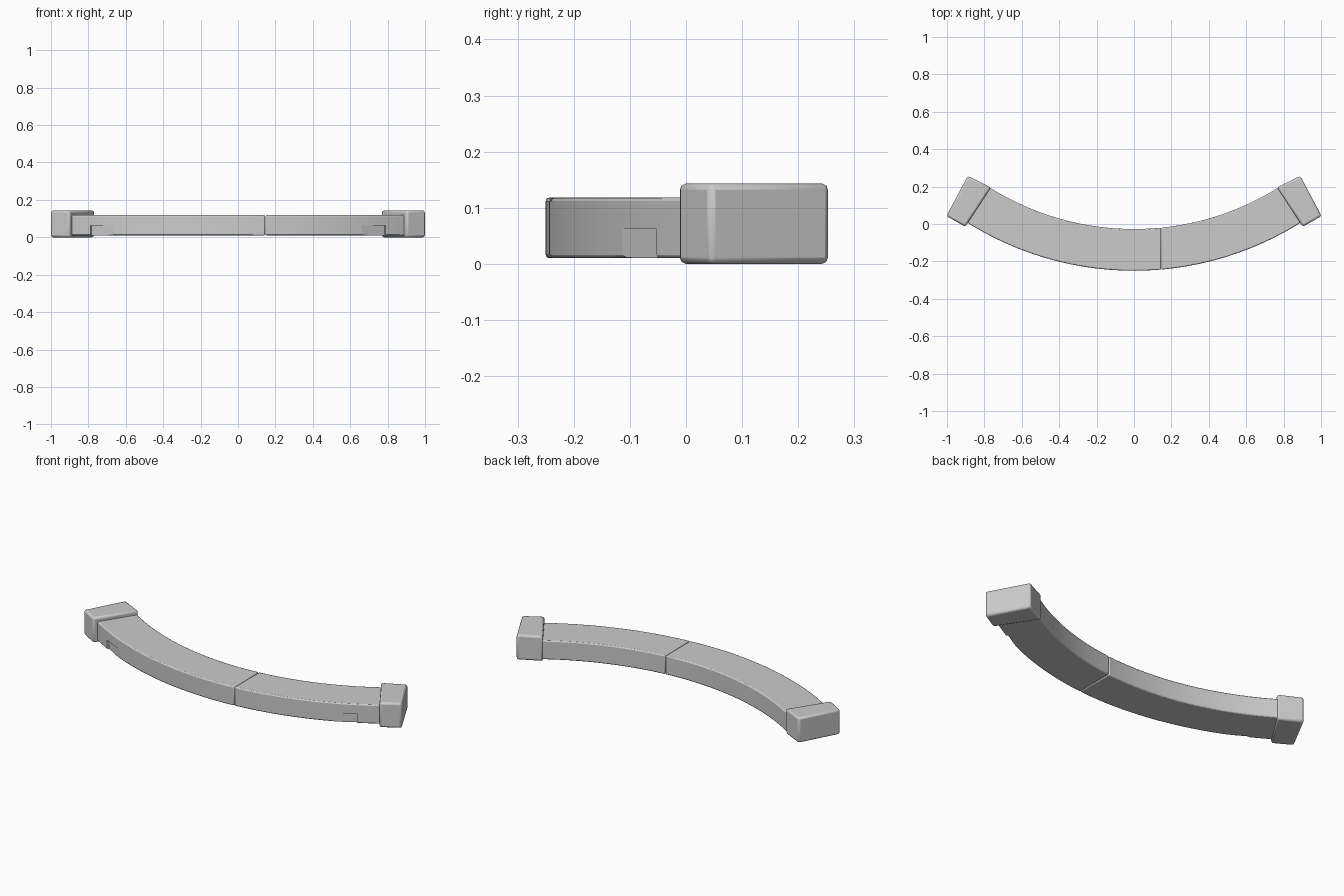
import bpy, bmesh
from math import sin, cos, asin, radians

if "Cube" in bpy.data.objects:
    bpy.data.objects.remove(bpy.data.objects["Cube"])

CY, R_IN, R_OUT = 1.425, 1.452, 1.675   # shared centre (y) and radii of the curved bar
END = radians(33.3)
SEAM_X = 0.146


def polar(a, r):
    return (r * sin(a), CY - r * cos(a))


def prism(name, pts, z0, z1, bevel=0.0):
    """Extrude a plan outline from z0 to z1, with optional rounded edges."""
    bm = bmesh.new()
    face = bm.faces.new([bm.verts.new((x, y, z0)) for x, y in pts])
    top = bmesh.ops.extrude_face_region(bm, geom=[face])['geom']
    for v in top:
        if isinstance(v, bmesh.types.BMVert):
            v.co.z = z1
    bmesh.ops.recalc_face_normals(bm, faces=bm.faces)
    me = bpy.data.meshes.new(name)
    bm.to_mesh(me)
    bm.free()
    ob = bpy.data.objects.new(name, me)
    bpy.context.collection.objects.link(ob)
    if bevel:
        mod = ob.modifiers.new("round", 'BEVEL')
        mod.width = bevel
        mod.segments = 2
        mod.limit_method = 'ANGLE'
        mod.angle_limit = radians(40)
    return ob


def shade(ob):
    bpy.ops.object.select_all(action='DESELECT')
    ob.select_set(True)
    bpy.context.view_layer.objects.active = ob
    bpy.ops.object.shade_smooth_by_angle(angle=radians(30))


def arc(a0, a1, r, n):
    return [polar(a0 + (a1 - a0) * i / n, r) for i in range(n + 1)]


def bar(name, side, n):
    """Curved bar section from the off-centre seam to one end."""
    gap = 0.0012 * side
    s_out, s_in = (asin((SEAM_X + gap) / r) for r in (R_OUT, R_IN))
    pts = arc(s_out, side * END, R_OUT, n) + arc(side * END, s_in, R_IN, n)
    ob = prism(name, pts, 0.01, 0.118, 0.006)
    # shallow tapered notch low on the front face near the end
    a, b = side * radians(28.1), side * radians(23.2)
    cut = prism(name + "_notch_cutter",
                [polar(a, R_OUT - 0.012), polar(a, R_OUT + 0.03),
                 polar(b, R_OUT + 0.03), polar(b, R_OUT)], -0.02, 0.062)
    cut.hide_render = True
    cut.hide_set(True)
    mod = ob.modifiers.new("notch", 'BOOLEAN')
    mod.operation = 'DIFFERENCE'
    mod.object = cut
    shade(ob)


bar("left_bar", -1, 16)
bar("right_bar", 1, 12)

# End caps: slightly flared blocks, taller than the bar
CAP = [(0.765, 0.196), (0.902, -0.015), (1.003, 0.043), (0.889, 0.257)]
for name, s in (("left_end_cap", -1), ("right_end_cap", 1)):
    shade(prism(name, [(s * x, y) for x, y in CAP], 0.0, 0.143, 0.011))
